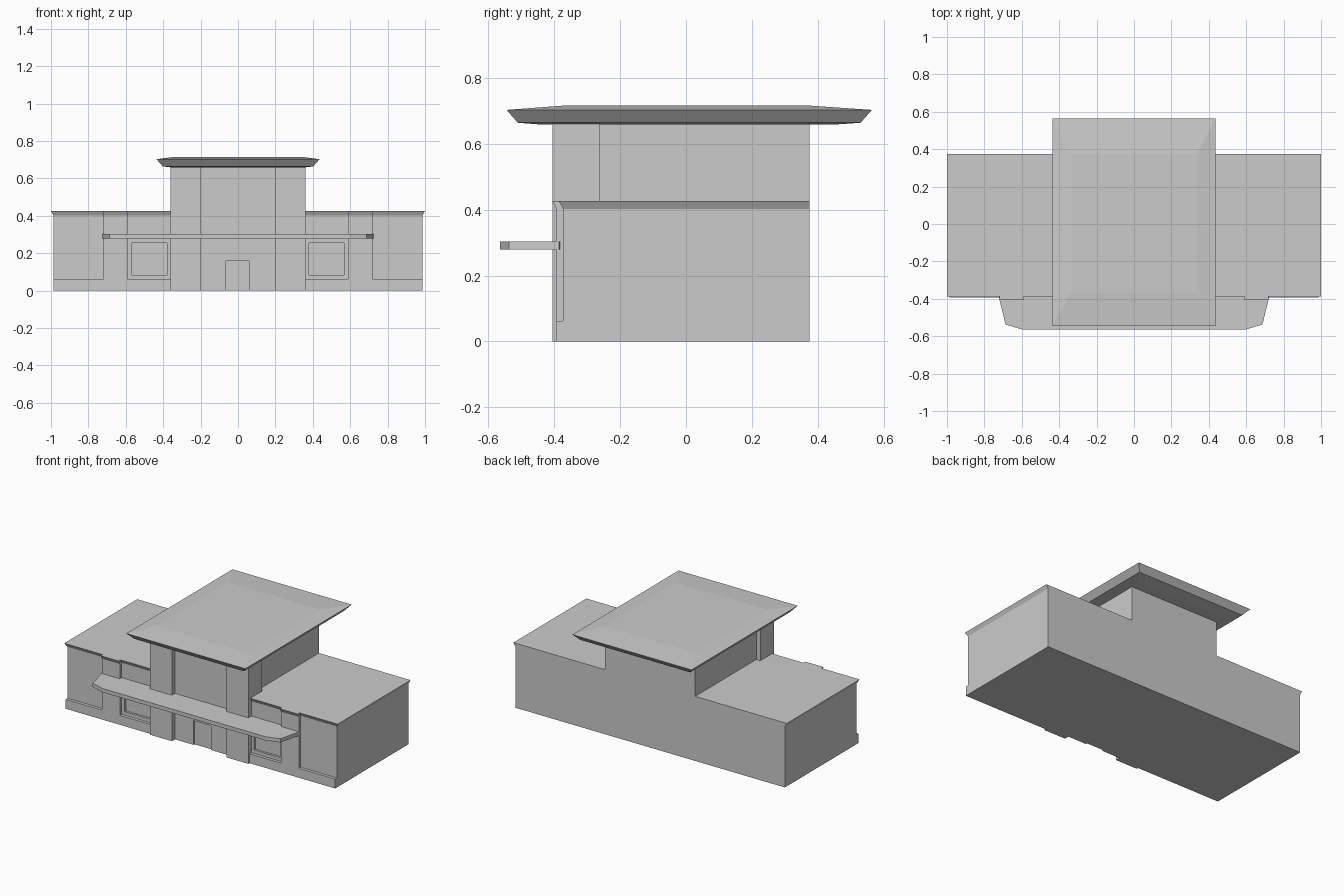
import bpy, bmesh

if "Cube" in bpy.data.objects:
    bpy.data.objects.remove(bpy.data.objects["Cube"])

def loft(name, rings):
    """Closed solid through rings of equal point count, bottom to top."""
    bm = bmesh.new()
    loops = [[bm.verts.new(p) for p in r] for r in rings]
    n = len(loops[0])
    for a, b in zip(loops, loops[1:]):
        for i in range(n):
            j = (i + 1) % n
            bm.faces.new((a[i], a[j], b[j], b[i]))
    bm.faces.new(loops[0][::-1])
    bm.faces.new(loops[-1])
    bmesh.ops.recalc_face_normals(bm, faces=bm.faces)
    me = bpy.data.meshes.new(name)
    bm.to_mesh(me)
    bm.free()
    ob = bpy.data.objects.new(name, me)
    bpy.context.collection.objects.link(ob)
    return ob

def rect(x0, x1, y0, y1, z):
    return [(x0, y0, z), (x1, y0, z), (x1, y1, z), (x0, y1, z)]

def box(name, x0, x1, y0, y1, z0, z1):
    return loft(name, [rect(x0, x1, y0, y1, z0), rect(x0, x1, y0, y1, z1)])

def mirrored(half, z):
    """Mirror a half outline (right side) across x = 0."""
    return [(x, y, z) for x, y in half] + [(-x, y, z) for x, y in reversed(half)]

FRONT, BACK, SIDE = -0.373, 0.375, 0.986

# Main block with pilasters; the top ring flares out as a cornice
def block_ring(e, z):
    w, p = FRONT - e, -0.393 - e
    half = [(0.34, FRONT), (0.35, w), (0.59, w), (0.59, p), (0.72, p),
            (0.72, w), (SIDE + e, w), (SIDE + e, BACK)]
    return mirrored(half, z)

block = loft("main_block", [block_ring(0, 0), block_ring(0, 0.402), block_ring(0.014, 0.427)])

# Recessed windows and door
cutters = [box("cutter", -0.065, 0.062, -0.5, FRONT + 0.01, -0.05, 0.16)]
for s in (-1, 1):
    a, b = sorted((s * 0.38, s * 0.568))
    cutters.append(box("cutter", a, b, -0.5, FRONT + 0.014, 0.085, 0.255))
bpy.context.view_layer.objects.active = block
for c in cutters:
    c.hide_render = True
    m = block.modifiers.new("recess", 'BOOLEAN')
    m.operation, m.solver, m.object = 'DIFFERENCE', 'EXACT', c
    bpy.ops.object.modifier_apply(modifier=m.name)
    bpy.data.objects.remove(c)

# Plinths and tower piers on both sides
for s, side in ((-1, "left"), (1, "right")):
    for part, a, b in (("inner", 0.35, 0.59), ("outer", 0.72, SIDE)):
        x0, x1 = sorted((s * a, s * b))
        box(f"{part}_plinth_{side}", x0, x1, -0.393, FRONT, 0, 0.062)
    x0, x1 = sorted((s * 0.2, s * 0.36))
    box(f"tower_pier_{side}", x0, x1, -0.405, -0.263, 0, 0.66)

# Upper tower
box("upper_tower", -0.33, 0.33, FRONT, BACK, 0.427, 0.66)

# Entrance canopy with chamfered corners
canopy = [(0.595, -0.565), (0.687, -0.537), (0.724, FRONT - 0.012), (0.7, FRONT + 0.002)]
loft("canopy", [mirrored(canopy, 0.279), mirrored(canopy, 0.304)])

# Flared overhanging roof slab
loft("tower_roof", [rect(-x, x, y0, y1, z) for x, y0, y1, z in (
    (0.345, -0.435, 0.445, 0.658),
    (0.402, -0.511, 0.53, 0.664),
    (0.436, -0.545, 0.565, 0.703),
    (0.338, -0.372, 0.375, 0.716))])
